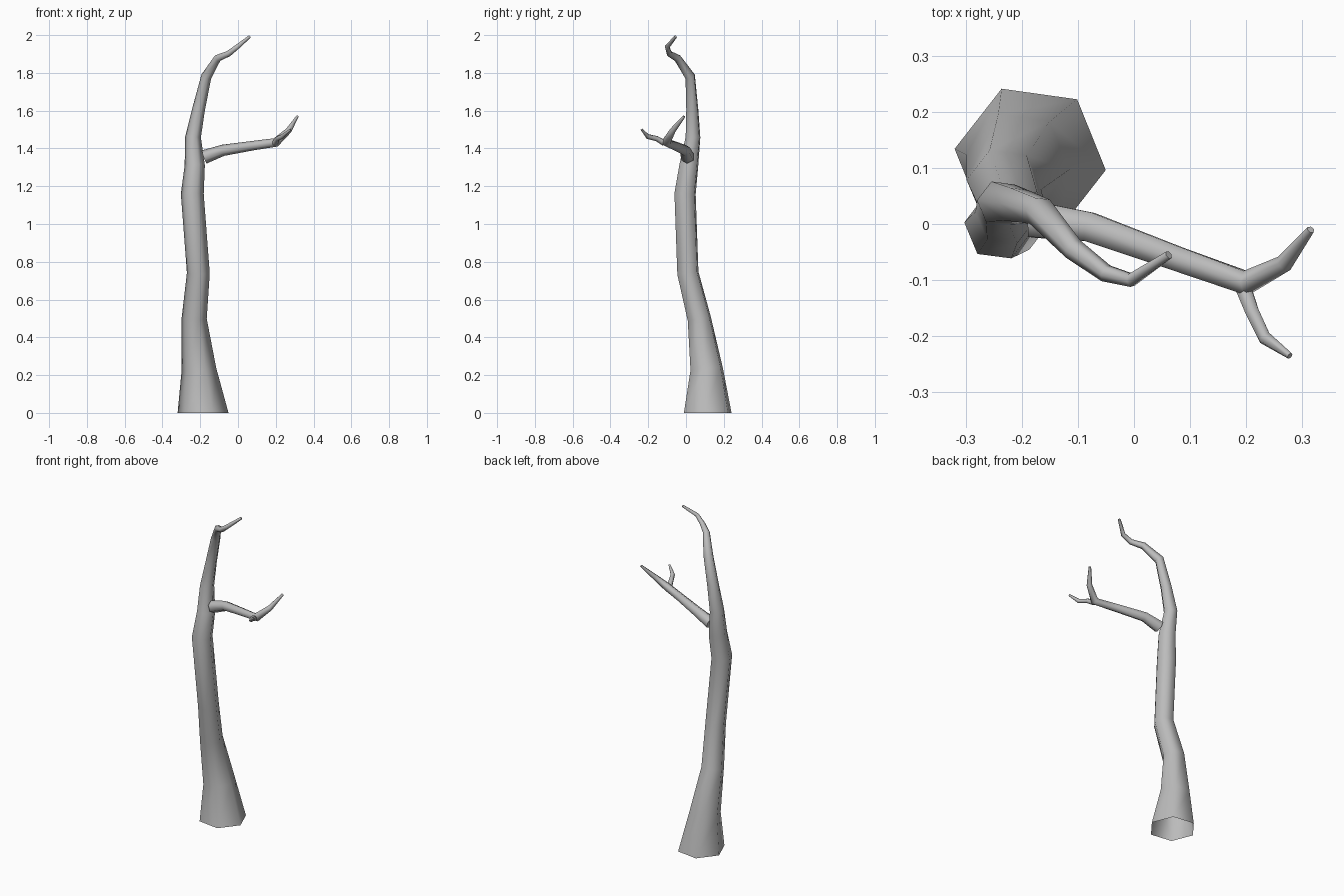
import bpy, bmesh, math
from mathutils import Vector

cube = bpy.data.objects.get("Cube")
if cube:
    bpy.data.objects.remove(cube, do_unlink=True)

bark = bpy.data.materials.new("grey_bark")
bark.use_nodes = True
color = (0.5, 0.5, 0.5, 1)
bark.diffuse_color = color
bark.node_tree.nodes["Principled BSDF"].inputs["Base Color"].default_value = color


def limb(name, path, phase=-8, sides=6, cap_start=True, level_start=False):
    """Tapered tube through (x, y, z, radius) points."""
    pts = [Vector(p[:3]) for p in path]
    last = len(pts) - 1
    bm = bmesh.new()
    rings = []
    prev = Vector((0, 0, 1))
    u = Vector((1, 0, 0))
    for i, p in enumerate(pts):
        # Bisect neighbouring segments, carrying the frame along without twist
        before = (p - pts[max(i - 1, 0)]).normalized()
        after = (pts[min(i + 1, last)] - p).normalized()
        t = (before + after).normalized()
        if i == 0 and level_start:
            t = Vector((0, 0, 1))
        u = prev.rotation_difference(t) @ u
        v = t.cross(u)
        prev = t
        ring = []
        for k in range(sides):
            a = math.radians(phase) + math.tau * k / sides
            ring.append(bm.verts.new(p + (u * math.cos(a) + v * math.sin(a)) * path[i][3]))
        rings.append(ring)
    for a, b in zip(rings, rings[1:]):
        for k in range(sides):
            n = (k + 1) % sides
            bm.faces.new((a[k], a[n], b[n], b[k]))
    bm.faces.new(rings[-1])
    if cap_start:
        bm.faces.new(rings[0][::-1])
    mesh = bpy.data.meshes.new(name)
    bm.to_mesh(mesh)
    bm.free()
    mesh.materials.append(bark)
    ob = bpy.data.objects.new(name, mesh)
    bpy.context.collection.objects.link(ob)
    bpy.ops.object.select_all(action='DESELECT')
    ob.select_set(True)
    bpy.context.view_layer.objects.active = ob
    bpy.ops.object.shade_smooth_by_angle(angle=math.radians(75))
    return ob


# Trunk, flared and open at the foot, bending over to a thin tip
limb("trunk", [
    (-.185, .115, 0, .136), (-.207, .11, .23, .093), (-.232, .07, .5, .067),
    (-.21, .01, .74, .061), (-.242, -.005, 1.16, .061), (-.229, .015, 1.31, .054),
    (-.238, .037, 1.46, .042), (-.208, .033, 1.61, .034), (-.168, .022, 1.78, .028),
    (-.108, -.045, 1.878, .02), (-.05, -.088, 1.902, .016),
    (-.005, -.1, 1.937, .013), (.062, -.055, 1.992, .008),
], cap_start=False, level_start=True)

# Side branch
limb("side_branch", [
    (-.178, .008, 1.355, .037), (-.08, -.005, 1.39, .03), (.08, -.063, 1.415, .025),
    (.2, -.105, 1.432, .024), (.268, -.07, 1.495, .016), (.315, -.01, 1.57, .007),
])

# Twig growing from the side branch
limb("twig", [
    (.195, -.115, 1.428, .016), (.21, -.155, 1.452, .014),
    (.233, -.203, 1.463, .013), (.278, -.235, 1.5, .006),
])
